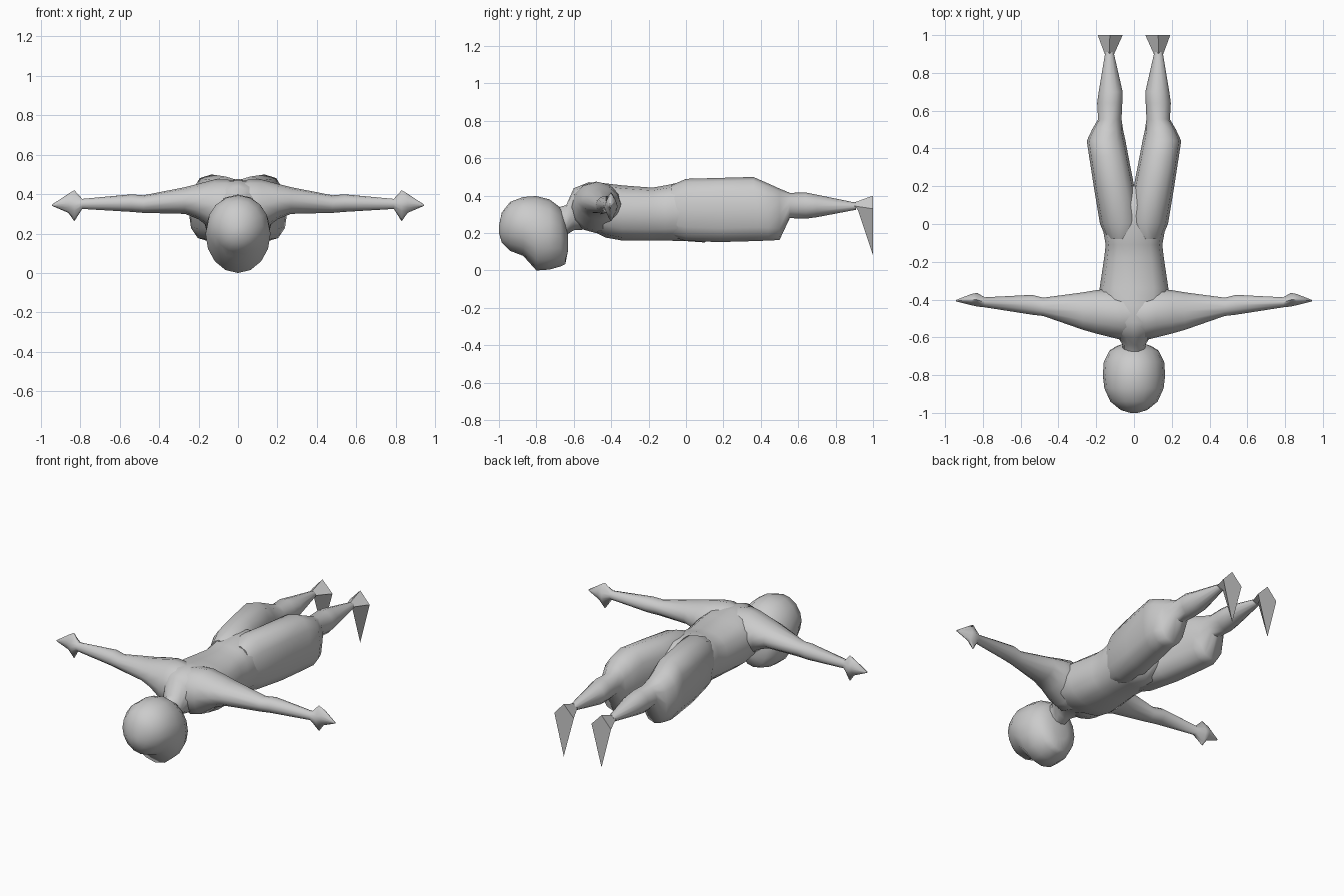
import bpy, bmesh, math

grey = bpy.data.materials.new("plain grey")
grey.diffuse_color = (0.6, 0.6, 0.6, 1)


def finish(name, bm, mirror, angle):
    """Turn a bmesh into a shaded object, mirrored across x when asked."""
    bmesh.ops.recalc_face_normals(bm, faces=bm.faces[:])
    me = bpy.data.meshes.new(name)
    bm.to_mesh(me)
    bm.free()
    me.materials.append(grey)
    ob = bpy.data.objects.new(name, me)
    bpy.context.collection.objects.link(ob)
    bpy.ops.object.select_all(action='DESELECT')
    ob.select_set(True)
    bpy.context.view_layer.objects.active = ob
    bpy.ops.object.shade_smooth_by_angle(angle=math.radians(angle))
    if mirror:
        mod = ob.modifiers.new("mirror", 'MIRROR')
        mod.use_mirror_merge = False
    return ob


def skin(bm, rings):
    """Bridge equal rings of points and cap both ends."""
    vs = [[bm.verts.new(p) for p in ring] for ring in rings]
    n = len(vs[0])
    for a, b in zip(vs, vs[1:]):
        for i in range(n):
            j = (i + 1) % n
            bm.faces.new((a[i], a[j], b[j], b[i]))
    bm.faces.new(vs[0])
    bm.faces.new(vs[-1])


def loft(name, sections, axis='y', mirror=False, sides=12, angle=60):
    """Sections: position, low/high across, low/high z, optional pinch (2 = diamond)."""
    rings = []
    for t, a0, a1, z0, z1, *p in sections:
        p = p[0] if p else 1
        ring = []
        for i in range(sides):
            w = 2 * math.pi * i / sides
            c, s = math.cos(w), math.sin(w)
            c = math.copysign(abs(c) ** p, c)
            s = math.copysign(abs(s) ** p, s)
            a = (a0 + a1) / 2 + (a1 - a0) / 2 * c
            z = (z0 + z1) / 2 + (z1 - z0) / 2 * s
            ring.append((a, t, z) if axis == 'y' else (t, a, z))
        rings.append(ring)
    bm = bmesh.new()
    skin(bm, rings)
    return finish(name, bm, mirror, angle)


def centred(rows):
    return [(y, -w, w, lo, hi, *p) for y, w, lo, hi, *p in rows]


# head with the jaw pointing down
loft("head", centred([
    (-1.0, 0.02, 0.20, 0.24), (-0.985, 0.07, 0.15, 0.31),
    (-0.94, 0.125, 0.105, 0.367), (-0.87, 0.157, 0.078, 0.393),
    (-0.80, 0.165, 0.0, 0.398), (-0.73, 0.16, 0.005, 0.38),
    (-0.67, 0.13, 0.022, 0.335), (-0.645, 0.09, 0.035, 0.27),
    (-0.632, 0.05, 0.10, 0.20)]), sides=16, angle=75)

# neck, chest and waist
loft("torso", centred([
    (-0.74, 0.06, 0.20, 0.32), (-0.64, 0.06, 0.19, 0.35),
    (-0.60, 0.085, 0.215, 0.44), (-0.52, 0.16, 0.22, 0.472),
    (-0.43, 0.185, 0.176, 0.466, 0.85), (-0.34, 0.182, 0.16, 0.455, 0.8),
    (-0.18, 0.158, 0.16, 0.443, 0.8), (-0.11, 0.15, 0.16, 0.455, 0.8),
    (0.0, 0.17, 0.157, 0.478, 0.85), (0.10, 0.15, 0.15, 0.47),
    (0.20, 0.03, 0.22, 0.42)]))

# thighs and calves
loft("legs", [
    (-0.08, 0.0, 0.145, 0.18, 0.455), (0.0, -0.05, 0.18, 0.158, 0.49, 0.85),
    (0.18, -0.005, 0.21, 0.152, 0.495, 0.8),
    (0.36, 0.03, 0.238, 0.157, 0.5, 0.8),
    (0.44, 0.045, 0.25, 0.16, 0.465, 0.85),
    (0.50, 0.058, 0.222, 0.163, 0.438, 0.85),
    (0.555, 0.066, 0.19, 0.28, 0.415), (0.64, 0.062, 0.195, 0.277, 0.417),
    (0.70, 0.06, 0.187, 0.285, 0.405), (0.91, 0.108, 0.152, 0.325, 0.362)],
    mirror=True)

# pointed feet, toes downwards
bm = bmesh.new()
skin(bm, [
    [(0.105, 0.9, 0.345), (0.13, 0.9, 0.364), (0.155, 0.9, 0.345), (0.13, 0.92, 0.322)],
    [(0.06, 1.0, 0.33), (0.128, 1.0, 0.40), (0.192, 1.0, 0.33), (0.128, 1.0, 0.08)]])
finish("feet", bm, True, 50)

# shoulders, arms and hands
loft("arms", [
    (0.0, -0.60, -0.36, 0.22, 0.465), (0.06, -0.615, -0.35, 0.20, 0.475),
    (0.12, -0.60, -0.342, 0.21, 0.474), (0.20, -0.58, -0.35, 0.272, 0.453),
    (0.27, -0.56, -0.362, 0.30, 0.435), (0.48, -0.487, -0.39, 0.305, 0.394),
    (0.54, -0.48, -0.375, 0.31, 0.399), (0.79, -0.441, -0.388, 0.325, 0.376),
    (0.83, -0.437, -0.365, 0.262, 0.42, 1.7),
    (0.86, -0.43, -0.37, 0.305, 0.402, 1.3),
    (0.942, -0.41, -0.402, 0.34, 0.348)], axis='x', mirror=True)
